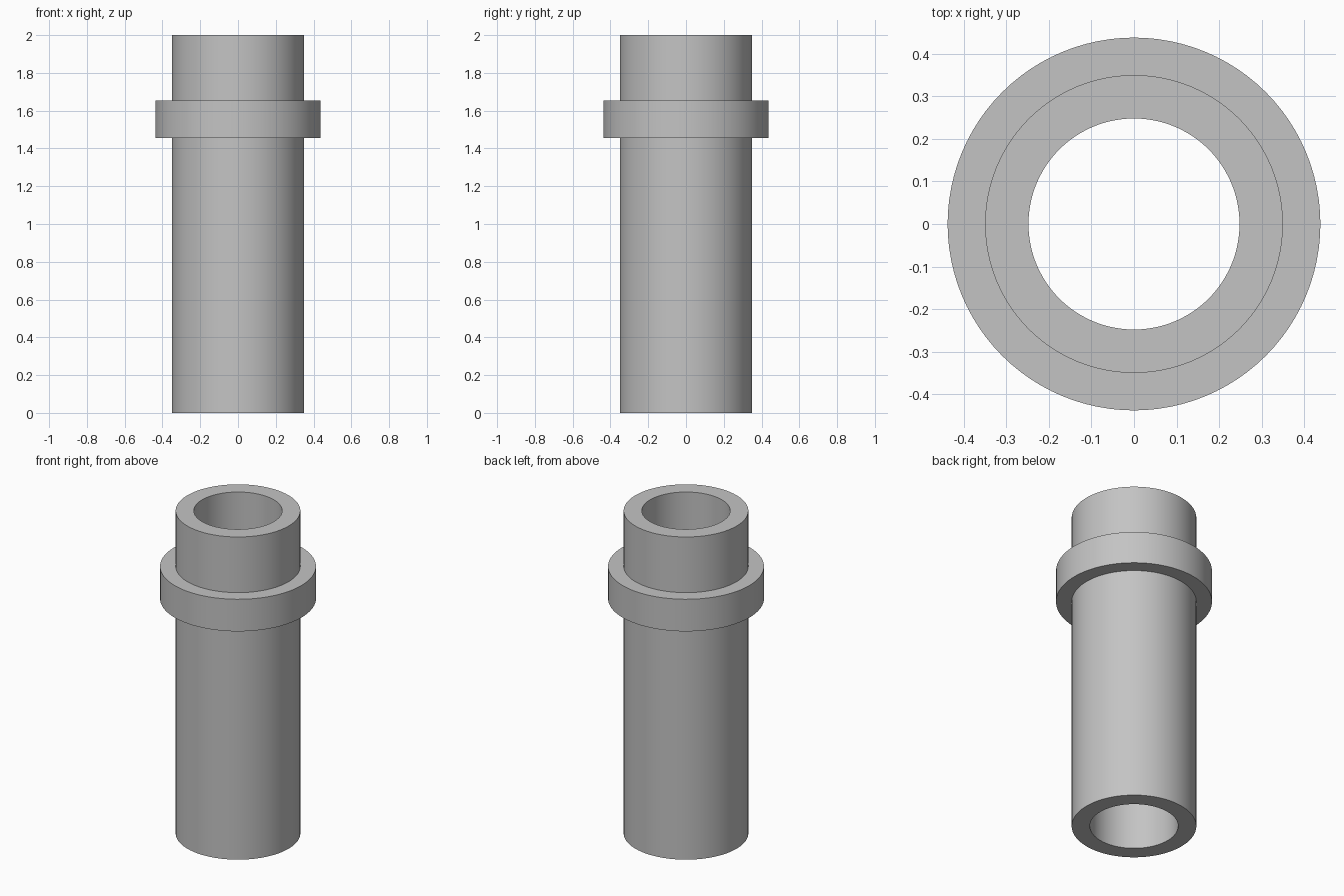
import bpy
import bmesh
from math import radians, tau

cube = bpy.data.objects.get("Cube")
if cube:
    bpy.data.objects.remove(cube)

SEGMENTS = 96
BORE, TUBE, COLLAR = 0.248, 0.35, 0.438
HEIGHT, COLLAR_LOW, COLLAR_HIGH = 2.0, 1.456, 1.655

# Plain grey finish
grey = bpy.data.materials.new("grey")
grey.use_nodes = True
colour = (0.55, 0.55, 0.55, 1)
grey.diffuse_color = colour
grey.node_tree.nodes["Principled BSDF"].inputs["Base Color"].default_value = colour


def lathe(name, profile):
    """Spin a closed (radius, height) profile around the z axis."""
    bm = bmesh.new()
    verts = [bm.verts.new((r, 0, z)) for r, z in profile]
    edges = [bm.edges.new((a, b)) for a, b in zip(verts, verts[1:] + verts[:1])]
    bmesh.ops.spin(bm, geom=verts + edges, cent=(0, 0, 0), axis=(0, 0, 1),
                   angle=tau, steps=SEGMENTS, use_merge=True)
    bmesh.ops.remove_doubles(bm, verts=bm.verts, dist=0.0001)
    bmesh.ops.recalc_face_normals(bm, faces=bm.faces)
    mesh = bpy.data.meshes.new(name)
    bm.to_mesh(mesh)
    bm.free()
    mesh.materials.append(grey)
    obj = bpy.data.objects.new(name, mesh)
    bpy.context.collection.objects.link(obj)
    bpy.ops.object.select_all(action="DESELECT")
    obj.select_set(True)
    bpy.context.view_layer.objects.active = obj
    bpy.ops.object.shade_smooth_by_angle(angle=radians(30))
    return obj


# Hollow tube with a raised collar, turned as one piece
lathe("collared_tube", [
    (BORE, 0), (TUBE, 0),
    (TUBE, COLLAR_LOW), (COLLAR, COLLAR_LOW),
    (COLLAR, COLLAR_HIGH), (TUBE, COLLAR_HIGH),
    (TUBE, HEIGHT), (BORE, HEIGHT),
])
